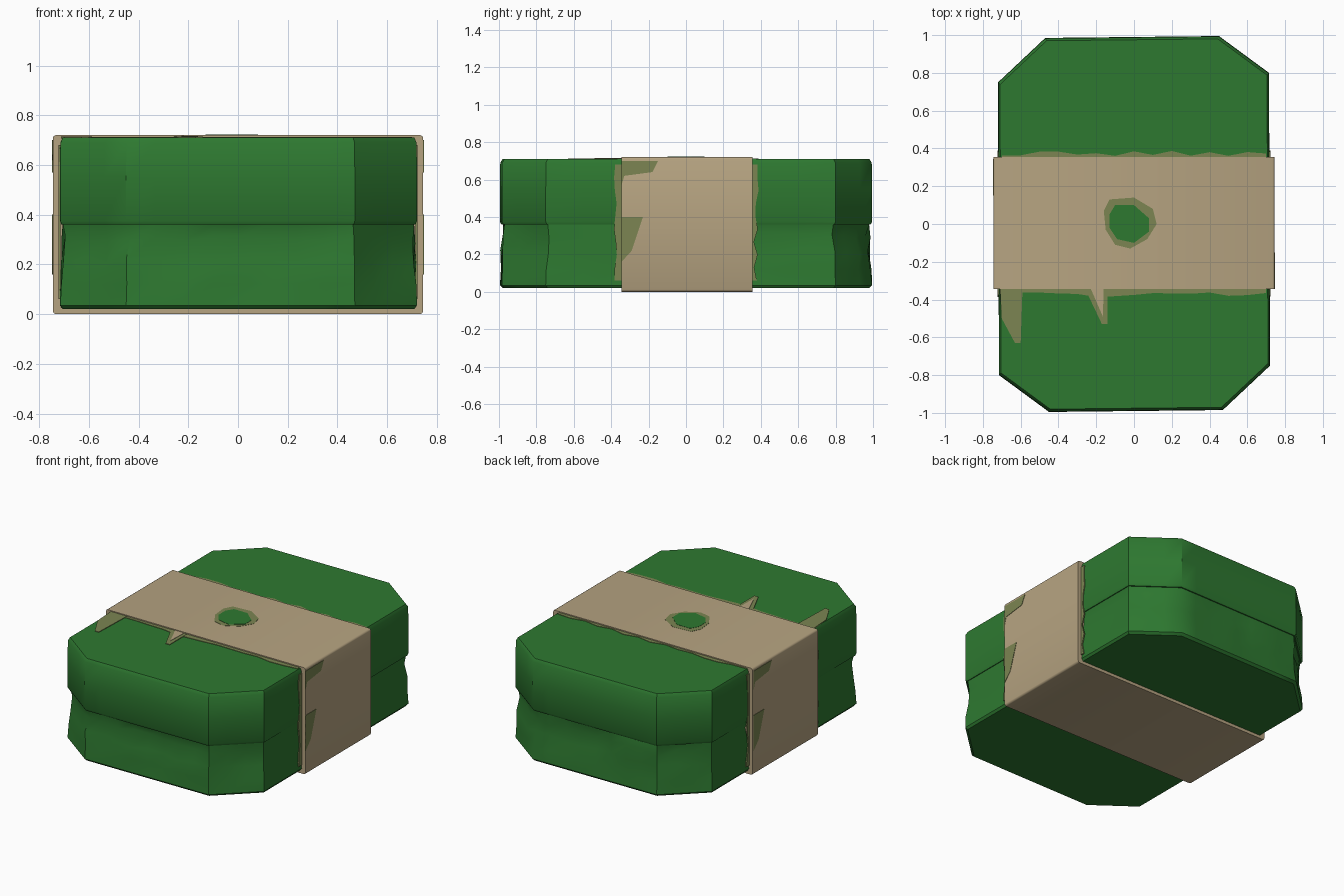
import bpy, bmesh, math, random
from mathutils import Vector

if "Cube" in bpy.data.objects:
    bpy.data.objects.remove(bpy.data.objects["Cube"])

random.seed(4)


def material(name, rgb):
    m = bpy.data.materials.new(name)
    m.diffuse_color = (*rgb, 1)
    m.use_nodes = True
    m.node_tree.nodes["Principled BSDF"].inputs["Base Color"].default_value = m.diffuse_color
    return m


GREEN = material("leaf green", (0.027, 0.19, 0.03))
TAN = material("tan wrap", (0.47, 0.37, 0.22))
OLIVE = material("olive fringe", (0.20, 0.235, 0.085))


def finish(bm, name, mat, angle=30):
    bmesh.ops.recalc_face_normals(bm, faces=bm.faces)
    me = bpy.data.meshes.new(name)
    bm.to_mesh(me)
    bm.free()
    ob = bpy.data.objects.new(name, me)
    bpy.context.collection.objects.link(ob)
    me.materials.append(mat)
    bpy.ops.object.select_all(action='DESELECT')
    ob.select_set(True)
    bpy.context.view_layer.objects.active = ob
    bpy.ops.object.shade_smooth_by_angle(angle=math.radians(angle))
    return ob


def loft(name, rings, mat, angle=30):
    """Skin a stack of closed rings and cap both ends."""
    bm = bmesh.new()
    rows = [[bm.verts.new(p) for p in ring] for ring in rings]
    n = len(rows[0])
    for a, b in zip(rows, rows[1:]):
        for i in range(n):
            j = (i + 1) % n
            bm.faces.new((a[i], a[j], b[j], b[i]))
    bm.faces.new(rows[0][::-1])
    bm.faces.new(rows[-1])
    return finish(bm, name, mat, angle)


def plate(name, pts, axis, low, high, mat):
    """Thin plate from a 2D outline: axis 'z' uses (x, y), axis 'x' uses (y, z)."""
    def put(p, h):
        return (p[0], p[1], h) if axis == 'z' else (h, p[0], p[1])
    return loft(name, [[put(p, low) for p in pts], [put(p, high) for p in pts]], mat)


# Green bundle: slightly skewed octagon, point symmetric
half = [(0.72, -0.75), (0.715, 0.80), (0.45, 0.995), (-0.47, 0.985)]
octagon = [Vector(p) for p in half] + [-Vector(p) for p in half]


def outline(steps):
    pts = []
    for a, b in zip(octagon, octagon[1:] + octagon[:1]):
        k = steps if (b - a).length > 0.5 else 3
        pts += [a.lerp(b, i / k) for i in range(k)]
    return pts


def ring(z, scale, rough=0.0):
    out = []
    for p in outline(8):
        s = scale - random.random() * rough
        out.append((p.x * s, p.y * s, z + (random.random() - 0.5) * rough))
    return out


# Lower half is crumpled under the seam, upper half is clean
loft("lower_bundle", [ring(0.02, 0.985), ring(0.035, 1.0), ring(0.12, 1.0, 0.012),
                      ring(0.21, 1.0, 0.025), ring(0.30, 0.995, 0.035),
                      ring(0.362, 0.985)], GREEN, 35)
loft("upper_bundle", [ring(0.36, 0.992), ring(0.375, 1.0), ring(0.55, 1.0),
                      ring(0.69, 0.998), ring(0.71, 0.985)], GREEN, 35)

# Tan wrap around the middle
bm = bmesh.new()
bmesh.ops.create_cube(bm, size=1)
for v in bm.verts:
    v.co = (v.co.x * 1.49, v.co.y * 0.70 + 0.005, v.co.z * 0.72 + 0.36)
bmesh.ops.bevel(bm, geom=[e for e in bm.edges if abs(e.verts[0].co.y - e.verts[1].co.y) > 0.1],
                offset=0.012, segments=2, affect='EDGES', profile=0.5)
finish(bm, "wrap_band", TAN, 50)

# Spot on top of the wrap
plate("spot_rim", [(-0.16, 0.07), (-0.13, 0.13), (0, 0.14), (0.10, 0.08), (0.12, 0.0),
                   (0.07, -0.08), (-0.02, -0.13), (-0.10, -0.11), (-0.15, -0.03)],
      'z', 0.717, 0.7215, OLIVE)
plate("spot", [(-0.13, 0.05), (-0.10, 0.10), (0, 0.10), (0.08, 0.03), (0.08, -0.04),
               (0, -0.10), (-0.09, -0.08), (-0.13, -0.02)], 'z', 0.718, 0.723, GREEN)


# Ragged fringe along the wrap edges
def ragged(start, end, inner, outer, n):
    pts = [(start, inner), (end, inner)]
    for i in range(n + 1):
        t = end + (start - end) * i / n
        pts.append((t, outer + (random.random() - 0.5) * 0.03))
    return pts


for sy in (-1, 1):
    side = "front" if sy < 0 else "back"
    plate("top_fringe_" + side, ragged(-0.70, 0.70, sy * 0.33, sy * 0.375, 14),
          'z', 0.706, 0.713, OLIVE)
    for sx in (-1, 1):
        pts = [(b, a) for a, b in ragged(0.06, 0.68, sy * 0.33, sy * 0.375, 9)]
        plate("side_fringe_" + side, pts, 'x', sx * 0.714, sx * 0.722, OLIVE)

# Longer torn flaps on the top front
plate("long_flap", [(-0.71, -0.34), (-0.59, -0.34), (-0.60, -0.63), (-0.63, -0.63),
                    (-0.70, -0.50)], 'z', 0.707, 0.714, OLIVE)
plate("short_flap", [(-0.26, -0.34), (-0.14, -0.34), (-0.14, -0.53), (-0.17, -0.53)],
      'z', 0.707, 0.714, OLIVE)
plate("short_flap_centre", [(-0.23, -0.34), (-0.16, -0.34), (-0.165, -0.49)],
      'z', 0.709, 0.716, TAN)

# Stained patches on the side of the wrap
for sx in (-1, 1):
    top_patch = [(-0.345, 0.57), (-0.33, 0.62), (-0.18, 0.64), (-0.15, 0.70), (-0.345, 0.70)]
    low_patch = [(-0.345, 0.16), (-0.29, 0.22), (-0.23, 0.40), (-0.345, 0.40)]
    for label, pts in (("upper", top_patch), ("lower", low_patch)):
        plate(label + "_side_stain", [(y * sx, z) for y, z in pts],
              'x', sx * 0.742, sx * 0.7475, OLIVE)
